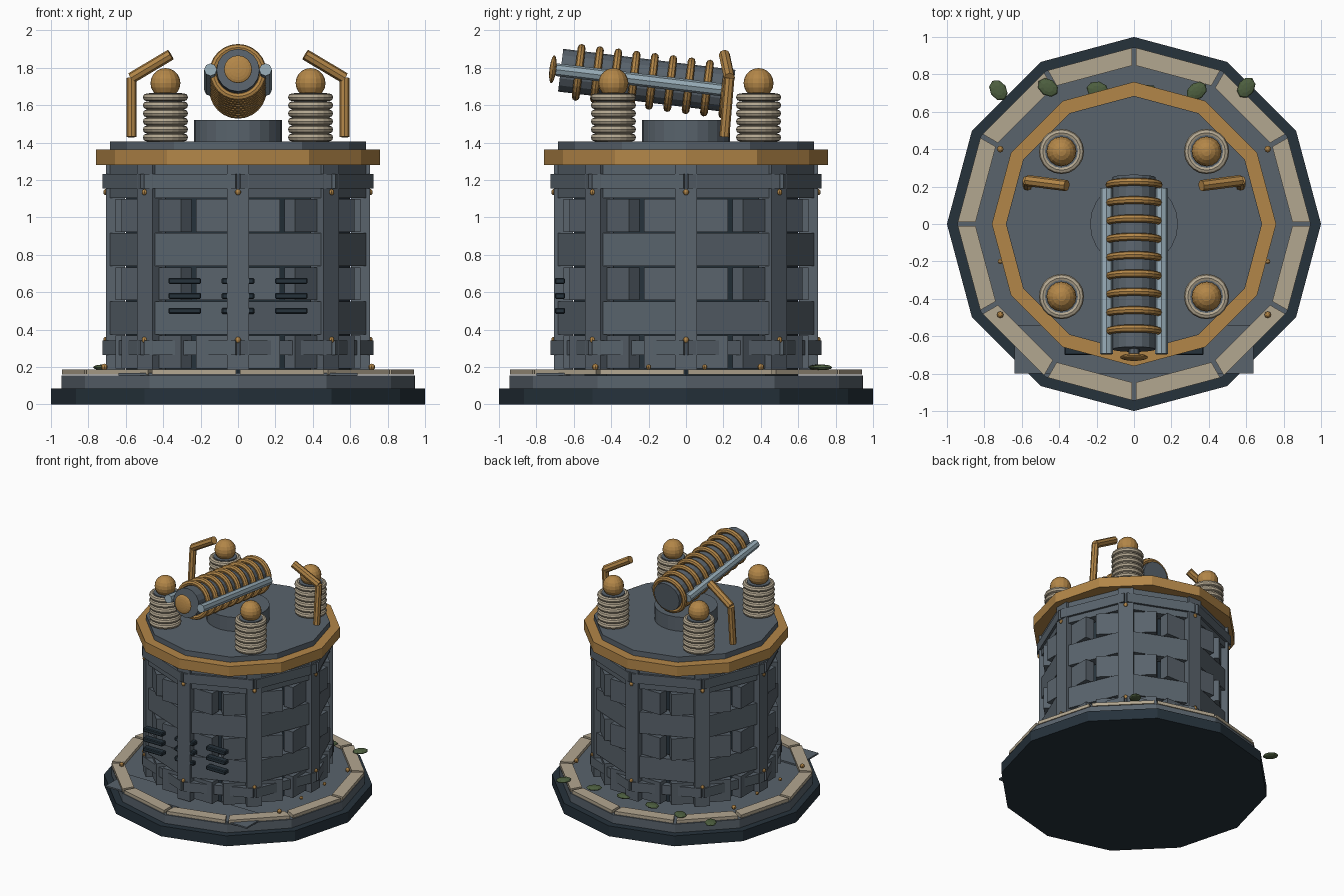
import bpy, bmesh, math
from mathutils import Matrix, Vector

cube = bpy.data.objects.get("Cube")
if cube:
    bpy.data.objects.remove(cube, do_unlink=True)


def material(name, rgb):
    m = bpy.data.materials.new(name)
    m.use_nodes = True
    m.diffuse_color = (*rgb, 1)
    m.node_tree.nodes["Principled BSDF"].inputs["Base Color"].default_value = (*rgb, 1)
    return m


SLATE = material("slate metal", (0.10, 0.125, 0.15))
NAVY = material("dark navy", (0.019, 0.032, 0.044))
STONE = material("beige stone", (0.45, 0.385, 0.28))
COPPER = material("copper", (0.45, 0.24, 0.065))
STEEL = material("pale steel", (0.30, 0.40, 0.46))
MOSS = material("moss green", (0.075, 0.115, 0.05))


def move(x, y, z):
    return Matrix.Translation((x, y, z))


def turn(angle):
    return Matrix.Rotation(angle, 4, "Z")


def finish(bm, name, mat):
    mesh = bpy.data.meshes.new(name)
    bmesh.ops.recalc_face_normals(bm, faces=bm.faces)
    bm.to_mesh(mesh)
    bm.free()
    mesh.materials.append(mat)
    ob = bpy.data.objects.new(name, mesh)
    bpy.context.collection.objects.link(ob)
    return ob


def add_box(bm, size, mtx):
    bmesh.ops.create_cube(bm, size=1, matrix=mtx @ Matrix.Diagonal((*size, 1)))


def add_ball(bm, mtx, u=16, v=10):
    bmesh.ops.create_uvsphere(bm, u_segments=u, v_segments=v, radius=1, matrix=mtx)


def add_rod(bm, a, b, radius, sides):
    a, b = Vector(a), Vector(b)
    rot = (b - a).to_track_quat("Z", "Y").to_matrix().to_4x4()
    bmesh.ops.create_cone(bm, cap_ends=True, segments=sides, radius1=radius, radius2=radius,
                          depth=(b - a).length, matrix=Matrix.Translation((a + b) / 2) @ rot)


def add_torus(bm, major, minor, mtx, sides=24, tube=8):
    rings = []
    for i in range(sides):
        spin = mtx @ turn(math.tau * i / sides)
        angles = [math.tau * j / tube for j in range(tube)]
        rings.append([bm.verts.new(spin @ Vector((major + minor * math.cos(t), 0, minor * math.sin(t))))
                      for t in angles])
    for i in range(sides):
        p, q = rings[i], rings[(i + 1) % sides]
        for j in range(tube):
            k = (j + 1) % tube
            bm.faces.new((p[j], q[j], q[k], p[k]))


def prism(name, radius, z0, z1, mat, sides=12):
    bm = bmesh.new()
    add_rod(bm, (0, 0, z0), (0, 0, z1), radius, sides)
    return finish(bm, name, mat)


# Stepped twelve-sided base, drum core, roof and turntable
prism("base_plinth", 1.0, 0, 0.085, NAVY)
prism("base_deck", 0.945, 0.085, 0.155, SLATE)
prism("drum_core", 0.6, 0.155, 1.29, NAVY, 8)
prism("copper_rim", 0.76, 1.28, 1.362, COPPER)
prism("roof_plate", 0.685, 1.362, 1.405, SLATE)
prism("turntable", 0.235, 1.405, 1.52, SLATE, 24)

# Ring of paving slabs, one per side, with narrow gaps
bm = bmesh.new()
for i in range(12):
    a, b = [Vector((math.cos(t), math.sin(t), 0)) for t in (math.tau * i / 12, math.tau * (i + 1) / 12)]
    gap = (b - a).normalized() * 0.012
    corners = [a * 0.85 + gap, a * 0.945 + gap, b * 0.945 - gap, b * 0.85 - gap]
    low = [bm.verts.new(c + Vector((0, 0, 0.16))) for c in corners]
    top = [bm.verts.new(c + Vector((0, 0, 0.186))) for c in corners]
    bm.faces.new(low)
    bm.faces.new(top)
    for j in range(4):
        k = (j + 1) % 4
        bm.faces.new((low[j], low[k], top[k], top[j]))
finish(bm, "paving_slabs", STONE)

# Thin plate on the deck in front of the drum
bm = bmesh.new()
add_box(bm, (1.28, 0.26, 0.012), move(0, -0.67, 0.161))
finish(bm, "front_plate", SLATE)

# Wall of blocks, alternate courses shifted by half a block
bm = bmesh.new()
for row in range(6):
    for i in range(8):
        angle = math.tau * (i + 0.5 * (row % 2)) / 8
        add_box(bm, (0.08, 0.45, 0.176), turn(angle) @ move(0.615, 0, 0.28 + row * 0.1825))
finish(bm, "wall_blocks", SLATE)

# Eight posts, cross beams between them, and bolts on the posts
posts, beams, bolts = bmesh.new(), bmesh.new(), bmesh.new()
for i in range(8):
    spin = turn(math.tau * i / 8)
    add_box(posts, (0.1, 0.115, 1.1), spin @ move(0.655, 0, 0.735))
    for z in (0.302, 1.192):
        add_box(beams, (0.05, 0.53, 0.077), turn(math.tau * (i + 0.5) / 8) @ move(0.648, 0, z))
    for z in (0.345, 1.135):
        add_ball(bolts, spin @ move(0.708, 0, z) @ Matrix.Diagonal((0.012, 0.016, 0.016, 1)), 8, 6)
for side in (-1, 1):
    for y in (-0.485, 0.4):
        add_ball(bolts, move(side * 0.715, y, 0.2) @ Matrix.Scale(0.018, 4), 8, 6)
    for y in (-0.2, 0.1):
        add_ball(bolts, move(side * 0.715, y, 0.2) @ Matrix.Scale(0.014, 4), 8, 6)
finish(posts, "wall_posts", SLATE)
finish(beams, "wall_beams", SLATE)
finish(bolts, "bolts", COPPER)

# Dark vent bars on the front
bm = bmesh.new()
for x in (-0.285, 0, 0.285):
    for z in (0.5, 0.58, 0.66):
        add_box(bm, (0.175, 0.055, 0.032), move(x, -0.674, z))
vents = finish(bm, "front_vents", NAVY)
bevel = vents.modifiers.new("soft edges", "BEVEL")
bevel.width = 0.006
bevel.segments = 1

# Four ribbed insulators topped with copper balls
cores, ribs, balls = bmesh.new(), bmesh.new(), bmesh.new()
for x in (-0.388, 0.388):
    for y in (-0.388, 0.388):
        add_rod(cores, (x, y, 1.405), (x, y, 1.665), 0.088, 16)
        for i in range(6):
            add_torus(ribs, 0.1, 0.021, move(x, y, 1.427 + i * 0.043), 20, 8)
        add_ball(balls, move(x, y, 1.718) @ Matrix.Scale(0.08, 4))
finish(cores, "insulator_cores", SLATE)
finish(ribs, "insulator_ribs", STONE)
finish(balls, "insulator_balls", COPPER)


# Tilted coil cannon: barrel, windings, side rails and muzzle cap
def axis(y, x=0):
    return Vector((x, y, 1.705 - 0.122 * y))


aim = (axis(-1) - axis(0)).to_track_quat("Z", "Y").to_matrix().to_4x4()
bm = bmesh.new()
add_rod(bm, axis(0.25), axis(-0.67), 0.115, 16)
finish(bm, "barrel", SLATE)

bm = bmesh.new()
for i in range(9):
    add_torus(bm, 0.132, 0.021, Matrix.Translation(axis(0.21 - i * 0.098)) @ aim)
finish(bm, "barrel_coils", COPPER)

bm = bmesh.new()
for x in (-0.147, 0.147):
    add_rod(bm, axis(0.19, x), axis(-0.695, x), 0.034, 8)
finish(bm, "side_rails", STEEL)

bm = bmesh.new()
add_ball(bm, Matrix.Translation(axis(-0.712)) @ aim @ Matrix.Diagonal((0.075, 0.075, 0.018, 1)))
finish(bm, "muzzle_cap", COPPER)
bm = bmesh.new()
add_rod(bm, axis(-0.66), axis(-0.712), 0.03, 8)
finish(bm, "muzzle_stem", SLATE)

# Bent copper rods either side of the cannon
for side, name in ((-1, "right_rod"), (1, "left_rod")):
    bm = bmesh.new()
    elbow = (side * 0.57, 0.232, 1.745)
    add_rod(bm, (side * 0.57, 0.205, 1.43), elbow, 0.027, 8)
    add_rod(bm, elbow, (side * 0.36, 0.205, 1.87), 0.03, 8)
    finish(bm, name, COPPER)

# Flat moss tufts along the back
bm = bmesh.new()
for i in range(6):
    spot = move(-0.725 + i * 0.265, 0.715 + 0.015 * math.sin(i * 1.5), 0.198)
    add_ball(bm, spot @ turn(i * 0.4 - 1) @ Matrix.Diagonal((0.06, 0.045, 0.015, 1)), 8, 6)
finish(bm, "moss_tufts", MOSS)
